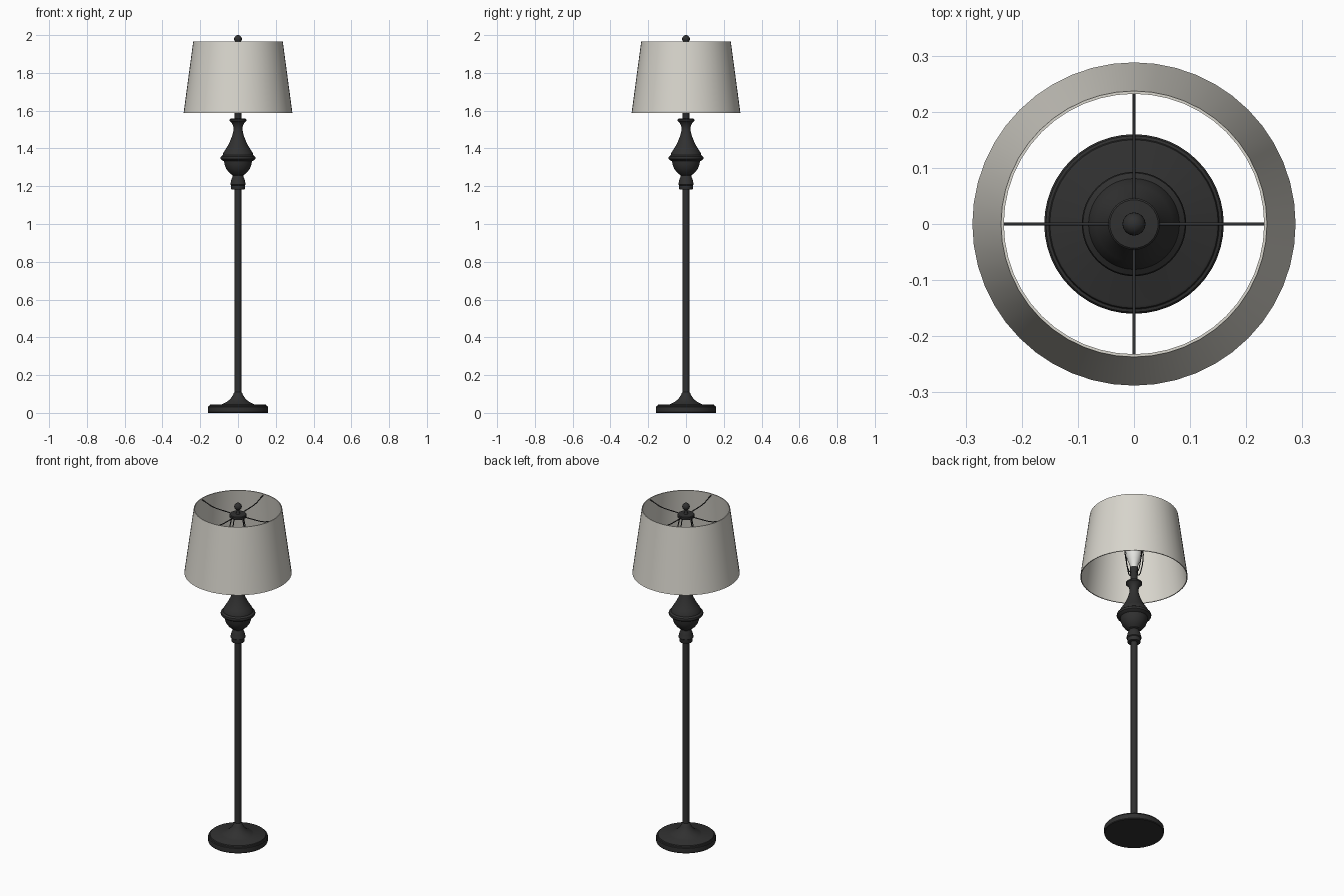
import bpy, bmesh, math
from mathutils import Vector

if "Cube" in bpy.data.objects:
    bpy.data.objects.remove(bpy.data.objects["Cube"])


def material(name, rgb):
    m = bpy.data.materials.new(name)
    m.diffuse_color = (*rgb, 1.0)
    m.use_nodes = True
    m.node_tree.nodes["Principled BSDF"].inputs["Base Color"].default_value = m.diffuse_color
    return m


BLACK = material("dark bronze", (0.030, 0.030, 0.030))
LINEN = material("linen", (0.69, 0.67, 0.61))
GLASS = material("bulb white", (0.78, 0.78, 0.75))


def finish(obj, mat, angle=35):
    obj.data.materials.append(mat)
    bpy.ops.object.select_all(action='DESELECT')
    obj.select_set(True)
    bpy.context.view_layer.objects.active = obj
    bpy.ops.object.shade_smooth_by_angle(angle=math.radians(angle))


def lathe(name, profile, mat, segs=48, closed=False):
    """Revolve (radius, z) points around the z axis."""
    bm = bmesh.new()
    pts = profile + [profile[0]] if closed else profile
    verts = [bm.verts.new((r, 0, z)) for r, z in pts]
    edges = [bm.edges.new(p) for p in zip(verts, verts[1:])]
    bmesh.ops.spin(bm, geom=verts + edges, cent=(0, 0, 0), axis=(0, 0, 1),
                   angle=2 * math.pi, steps=segs)
    bmesh.ops.remove_doubles(bm, verts=bm.verts, dist=1e-5)
    bmesh.ops.recalc_face_normals(bm, faces=bm.faces)
    mesh = bpy.data.meshes.new(name)
    bm.to_mesh(mesh)
    bm.free()
    obj = bpy.data.objects.new(name, mesh)
    bpy.context.collection.objects.link(obj)
    finish(obj, mat)
    return obj


def wire(name, path, radius, turn, mat):
    """Round wire along (radius, z) points, turned around the z axis."""
    curve = bpy.data.curves.new(name, 'CURVE')
    curve.dimensions = '3D'
    curve.bevel_depth = radius
    curve.bevel_resolution = 2
    curve.use_fill_caps = True
    spline = curve.splines.new('POLY')
    spline.points.add(len(path) - 1)
    for p, (r, z) in zip(spline.points, path):
        p.co = (r * math.cos(turn), r * math.sin(turn), z, 1)
    tmp = bpy.data.objects.new(name, curve)
    bpy.context.collection.objects.link(tmp)
    mesh = bpy.data.meshes.new_from_object(
        tmp.evaluated_get(bpy.context.evaluated_depsgraph_get()))
    bpy.data.objects.remove(tmp)
    obj = bpy.data.objects.new(name, mesh)
    bpy.context.collection.objects.link(obj)
    obj.data.materials.clear()
    finish(obj, mat, 50)


# Weighted foot with stepped rim and flared neck
lathe("base", [(0, 0), (0.157, 0), (0.16, 0.004), (0.16, 0.031), (0.157, 0.035),
               (0.152, 0.036), (0.150, 0.042), (0.146, 0.044), (0.085, 0.045),
               (0.078, 0.049), (0.058, 0.059), (0.040, 0.074), (0.028, 0.092),
               (0.021, 0.108), (0.017, 0.112), (0, 0.112)], BLACK)

# Straight pole
lathe("pole", [(0, 0.10), (0.0175, 0.10), (0.0175, 1.20), (0, 1.20)], BLACK, 32)

# Turned collar between pole and urn
lathe("collar", [(0, 1.183), (0.034, 1.183), (0.036, 1.187), (0.036, 1.205),
                 (0.040, 1.209), (0.040, 1.216), (0.037, 1.222), (0.036, 1.232),
                 (0.030, 1.248), (0.027, 1.256), (0.034, 1.260), (0.034, 1.267),
                 (0, 1.267)], BLACK)

# Urn-shaped body with belt and trumpet neck
lathe("urn", [(0, 1.262), (0.034, 1.262), (0.050, 1.275), (0.063, 1.293),
              (0.071, 1.314), (0.074, 1.333), (0.083, 1.337), (0.091, 1.343),
              (0.093, 1.350), (0.091, 1.357), (0.081, 1.364), (0.078, 1.376),
              (0.068, 1.392), (0.053, 1.416), (0.040, 1.443), (0.030, 1.470),
              (0.024, 1.496), (0.024, 1.512), (0.030, 1.530), (0.039, 1.541),
              (0.044, 1.545), (0.044, 1.553), (0.038, 1.558), (0, 1.558)], BLACK)

# Lamp socket and bulb
lathe("socket", [(0, 1.55), (0.019, 1.55), (0.019, 1.60), (0.022, 1.605),
                 (0.022, 1.645), (0, 1.645)], BLACK, 32)
lathe("bulb", [(0, 1.64), (0.018, 1.64), (0.022, 1.66), (0.034, 1.69),
               (0.043, 1.72), (0.045, 1.745), (0.040, 1.768), (0.028, 1.784),
               (0.013, 1.792), (0, 1.794)], GLASS, 32)

# Tapered fabric shade, open at both ends
lathe("shade", [(0.288, 1.588), (0.237, 1.967), (0.232, 1.967), (0.283, 1.588)],
      LINEN, 48, closed=True)

# Hub and round finial
lathe("hub", [(0, 1.918), (0.043, 1.918), (0.046, 1.921), (0.046, 1.933),
              (0.043, 1.936), (0.012, 1.938), (0.009, 1.945), (0.009, 1.965),
              (0, 1.965)], BLACK, 32)
lathe("finial", [(0.0205 * math.sin(a * math.pi / 12),
                  1.9795 - 0.0205 * math.cos(a * math.pi / 12))
                 for a in range(13)], BLACK, 24)

# Four spider arms to the shade and four harp wires around the bulb
for i in range(4):
    turn = i * math.pi / 2
    wire(f"spider_arm_{i + 1}", [(0.03, 1.928), (0.14, 1.930), (0.175, 1.935),
                                 (0.21, 1.948), (0.234, 1.957)], 0.0028, turn, BLACK)
    wire(f"harp_wire_{i + 1}", [(0.015, 1.61), (0.035, 1.612), (0.045, 1.63),
                                (0.060, 1.69), (0.065, 1.75), (0.060, 1.82),
                                (0.046, 1.88), (0.036, 1.922)], 0.0028, turn, BLACK)
